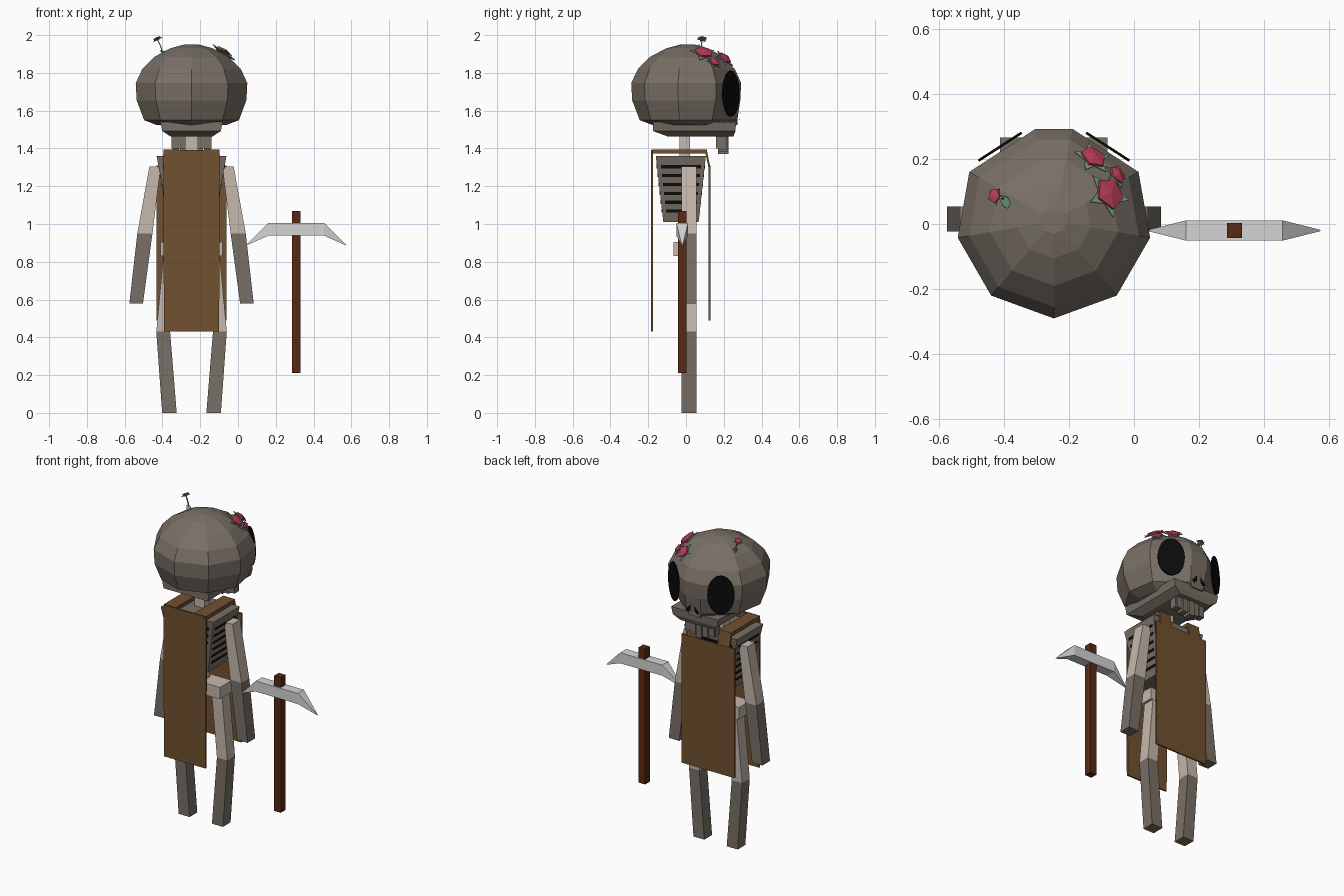
import bpy, math
from mathutils import Vector

if "Cube" in bpy.data.objects:
    bpy.data.objects.remove(bpy.data.objects["Cube"])

CX = -0.246  # body centre line


def material(name, rgb):
    m = bpy.data.materials.new(name)
    m.diffuse_color = (*rgb, 1)
    m.use_nodes = True
    m.node_tree.nodes["Principled BSDF"].inputs["Base Color"].default_value = m.diffuse_color
    return m


BONE = material("dark bone", (0.19, 0.16, 0.132))
PALE = material("pale bone", (0.56, 0.48, 0.41))
CLOTH = material("brown cloth", (0.165, 0.082, 0.029))
WOOD = material("dark wood", (0.1, 0.022, 0.007))
STEEL = material("steel", (0.66, 0.66, 0.66))
BLACK = material("black", (0.003, 0.003, 0.003))
PETAL = material("red petal", (0.47, 0.045, 0.1))
LEAF = material("green leaf", (0.17, 0.36, 0.2))


def mesh(name, verts, faces, mat):
    me = bpy.data.meshes.new(name)
    me.from_pydata([tuple(v) for v in verts], [], faces)
    me.materials.append(mat)
    ob = bpy.data.objects.new(name, me)
    bpy.context.collection.objects.link(ob)
    return ob


def loft(name, rings, mat):
    """Skin equal-length rings of points and cap both ends (rings run upward, points anticlockwise)."""
    n = len(rings[0])
    faces = [(r * n + i, r * n + (i + 1) % n, (r + 1) * n + (i + 1) % n, (r + 1) * n + i)
             for r in range(len(rings) - 1) for i in range(n)]
    faces.append(tuple(reversed(range(n))))
    faces.append(tuple(range((len(rings) - 1) * n, len(rings) * n)))
    return mesh(name, [p for r in rings for p in r], faces, mat)


def rect(x0, x1, y0, y1, z):
    return [(x0, y0, z), (x1, y0, z), (x1, y1, z), (x0, y1, z)]


def box(name, x, y, z, mat):
    return loft(name, [rect(*x, *y, z[0]), rect(*x, *y, z[1])], mat)


def limb(name, stations, mat, depth=0.077, y=0.016):
    """Square limb through (x, z, width) stations listed upward."""
    return loft(name, [rect(x - w / 2, x + w / 2, y - depth / 2, y + depth / 2, z)
                       for x, z, w in stations], mat)


def disc(name, pos, normal, rx, ry, n, mat, thick=0.006, dome=0.0, spike=1.0):
    """Flat n-sided plate; spike < 1 pulls every second corner inward."""
    q = Vector(normal).to_track_quat('Z', 'Y')
    pos = Vector(pos)
    pts = []
    for i in range(n):
        a = math.tau * i / n + 0.3
        k = spike if i % 2 else 1
        pts.append((rx * k * math.cos(a), ry * k * math.sin(a)))
    verts = [pos + q @ Vector((u, v, 0)) for u, v in pts]
    verts += [pos + q @ Vector((u, v, thick)) for u, v in pts]
    verts.append(pos + q @ Vector((0, 0, thick + dome)))
    faces = [(i, (i + 1) % n, n + (i + 1) % n, n + i) for i in range(n)]
    faces += [(n + i, n + (i + 1) % n, 2 * n) for i in range(n)]
    faces.append(tuple(reversed(range(n))))
    return mesh(name, verts, faces, mat)


# Skull: nine-sided cranium with a narrow flat face toward +y
rings = []
for z, r in ((1.525, 0.19), (1.55, 0.255), (1.655, 0.295), (1.746, 0.3), (1.82, 0.265),
             (1.885, 0.2), (1.93, 0.115), (1.95, 0.04)):
    ring = []
    for i in range(9):
        a = math.radians(-90 + 40 * i)
        x, y = r * math.cos(a), r * math.sin(a)
        if i in (4, 5):                      # pinch the front edge, keep the face upright
            x *= 0.56
            if z < 1.7:
                y = max(y, 0.262)
        ring.append((CX + x, 0.01 + y, z))
    rings.append(ring)
loft("skull", rings, BONE)
loft("skull_base", [rect(CX - .11, CX + .11, -.095, .25, 1.463),
                    rect(CX - .155, CX + .155, -.175, .262, 1.492),
                    rect(CX - .165, CX + .165, -.175, .265, 1.54)], BONE)

# Eye sockets, nostrils
for s in (-1, 1):
    n = Vector((s * 0.543, 0.84, 0))
    disc("eye_socket", Vector((CX + s * 0.16, 0.229, 1.69)) + n * 0.006, n,
         0.079, 0.122, 24, BLACK, thick=0.008)
    x, t = CX + s * 0.032, s * 0.018
    mesh("nostril", [(x - t, .288, 1.60), (x + t, .286, 1.56), (x, .284, 1.548), (x - t, .286, 1.565)],
         [(0, 1, 2, 3) if s < 0 else (3, 2, 1, 0)], BLACK)

# Jaw with a row of teeth
box("jaw", (CX - .105, CX + .105), (.16, .205), (1.40, 1.47), BONE)
for i in range(5):
    x = CX + (i - 2) * 0.042
    drop = 0.012 * abs(i - 2)
    box("tooth", (x - .018, x + .018), (.17, .226 - drop / 2), (1.37 + drop, 1.465), BONE)

# Neck, spine, pelvis
box("neck", (CX - .034, CX + .034), (-.035, .022), (1.35, 1.48), PALE)
box("spine", (CX - .034, CX + .034), (-.04, .02), (.85, 1.03), PALE)
box("pelvis", (CX - .165, CX + .165), (-.065, .055), (.83, .905), PALE)

# Ribcage: tapered block with dark gaps between ribs
loft("ribcage", [rect(CX - .12, CX + .12, -.12, .067, 1.01),
                 rect(CX - .185, CX + .185, -.16, .105, 1.36)], BONE)
for i in range(6):
    z = 1.06 + i * 0.047
    t = (z - 1.01) / 0.35
    hx, y0, y1 = .123 + .065 * t, -.123 - .04 * t, .07 + .038 * t
    box("rib_gap_side", (CX - hx, CX + hx), (y0 + .022, y1 - .022), (z, z + .02), BLACK)
    box("rib_gap_front", (CX - hx + .025, CX + hx - .025), (y0, y1), (z, z + .02), BLACK)

# Arms and legs
for s in (-1, 1):
    limb("upper_arm", [(CX + s * .247, .95, .08), (CX + s * .193, 1.305, .06)], PALE)
    limb("forearm", [(CX + s * .293, .58, .072), (CX + s * .247, .95, .08)], BONE)
    limb("thigh", [(CX + s * .15, .43, .073), (CX + s * .11, .86, .073)], PALE)
    limb("shin", [(CX + s * .117, 0, .077), (CX + s * .15, .43, .073)], BONE)

# Tabard: two hanging panels joined by shoulder straps
loft("tabard_back", [rect(CX - .146, CX + .146, -.184, -.174, .43),
                     rect(CX - .15, CX + .15, -.184, -.174, 1.365),
                     rect(CX - .13, CX + .13, -.184, -.174, 1.392)], CLOTH)
box("tabard_front", (CX - .185, CX + .185), (.12, .13), (.49, 1.31), CLOTH)
for s in (-1, 1):
    x0, x1 = sorted((CX + s * .065, CX + s * .148))
    box("shoulder_strap", (x0, x1), (-.18, .11), (1.372, 1.395), CLOTH)
    loft("chest_strap", [rect(x0, x1, .119, .129, 1.30), rect(x0, x1, .098, .11, 1.395)], CLOTH)

# Pickaxe: wooden handle and bent two-pointed head
PX, PY = .308, -.02
box("pickaxe_handle", (PX - .023, PX + .023), (PY - .023, PY + .023), (.21, 1.07), WOOD)
sections = []
for x, lo, hi, w in ((-.265, .886, .889, .002), (-.148, .938, 1.005, .031),
                     (.148, .938, 1.005, .031), (.265, .886, .889, .002)):
    sections.append([(PX + x, PY - w, lo), (PX + x, PY + w, lo),
                     (PX + x, PY + w, hi), (PX + x, PY - w, hi)])
loft("pickaxe_head", sections, STEEL)

# Flowers lying on the skull, each over a ring of leaves
centre = Vector((CX, 0.01, 1.66))
for p, r in (((-.08, .092, 1.903), .052), ((-.128, .2, 1.872), .042), ((-.057, .148, 1.853), .03)):
    n = (Vector(p) - centre).normalized()
    disc("flower_leaves", p, n, r * 1.45, r * 1.45, 10, LEAF, thick=0.004, spike=0.5)
    disc("flower", Vector(p) + n * 0.006, n, r, r * 0.9, 5, PETAL, thick=0.008, dome=0.008)

# Upright sprout with a small bloom
stem = [Vector((-.40, .075, 1.87)), Vector((-.405, .08, 1.93)), Vector((-.425, .085, 1.975))]
loft("sprout_stem", [rect(p.x - .003, p.x + .003, p.y - .003, p.y + .003, p.z) for p in stem], LEAF)
disc("sprout_leaf", (-.395, .068, 1.91), (.15, -.2, 1), .014, .026, 6, LEAF, thick=0.004)
tilt = Vector((-.5, .1, 1)).normalized()
disc("bloom_leaves", (-.425, .085, 1.975), tilt, .028, .028, 10, LEAF, thick=0.004, spike=0.5)
disc("bloom", Vector((-.428, .087, 1.98)), tilt, .023, .02, 5, PETAL, thick=0.006, dome=0.004)
